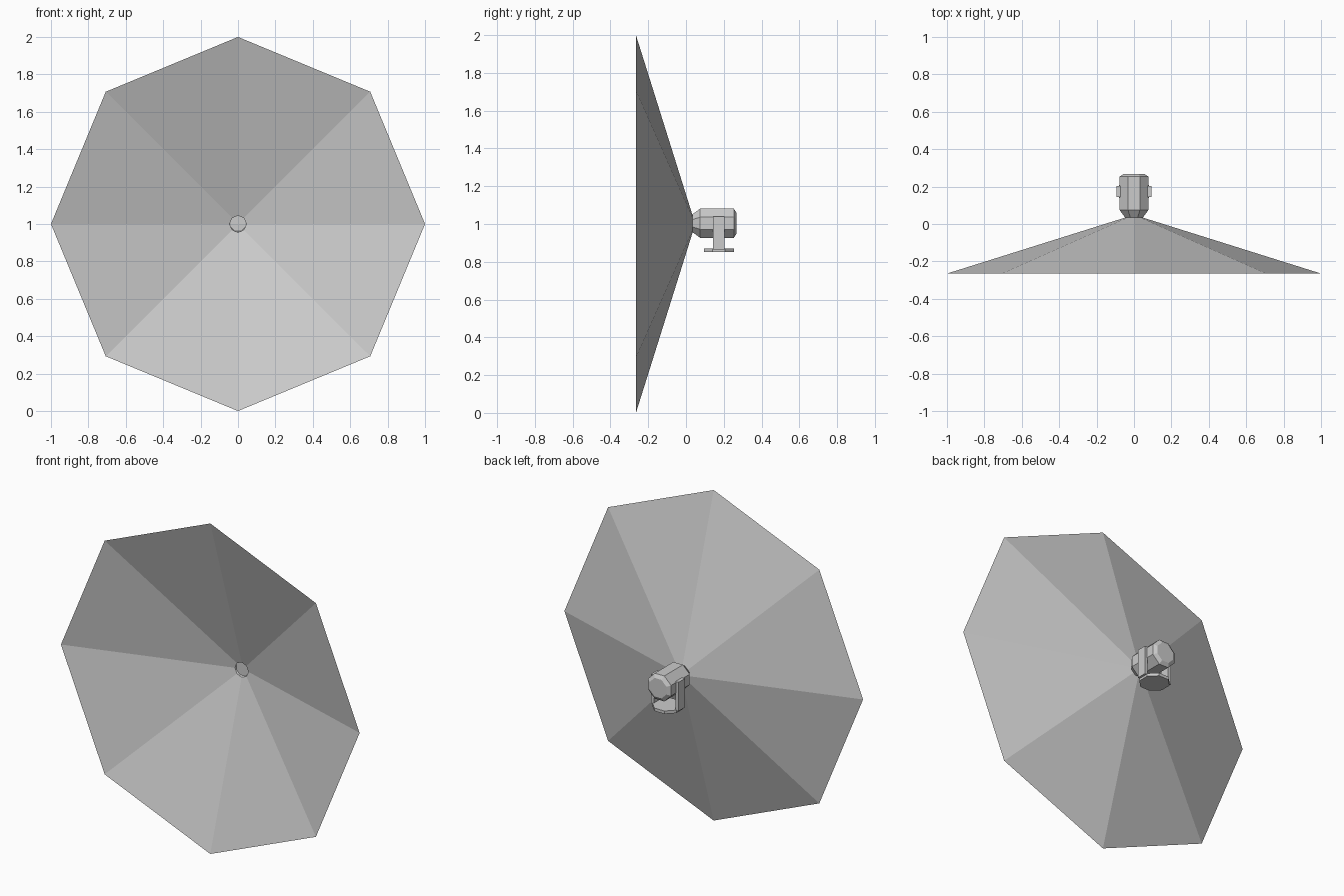
import bpy, bmesh, math
from mathutils import Matrix

cube = bpy.data.objects.get("Cube")
if cube:
    bpy.data.objects.remove(cube, do_unlink=True)

SIDES = 8
CENTRE_Z = 1.0

grey = bpy.data.materials.new("light_grey")
grey.use_nodes = True
colour = (0.6, 0.6, 0.6, 1)
grey.diffuse_color = colour
grey.node_tree.nodes["Principled BSDF"].inputs["Base Color"].default_value = colour


def finish(name, bm):
    mesh = bpy.data.meshes.new(name)
    bm.to_mesh(mesh)
    bm.free()
    mesh.materials.append(grey)
    obj = bpy.data.objects.new(name, mesh)
    bpy.context.collection.objects.link(obj)
    return obj


def lathe_y(name, profile, z, turn=0.0, capped=True):
    """Sweep (y, radius) pairs into an eight-sided shell around the y axis."""
    bm = bmesh.new()
    rings = []
    for y, r in profile:
        angles = [turn + math.tau * i / SIDES for i in range(SIDES)]
        rings.append([bm.verts.new((r * math.cos(a), y, z + r * math.sin(a))) for a in angles])
    for a, b in zip(rings, rings[1:]):
        for i in range(SIDES):
            j = (i + 1) % SIDES
            bm.faces.new((a[i], b[i], b[j], a[j]))
    if capped:
        bm.faces.new(rings[0])
        bm.faces.new(rings[-1])
    bmesh.ops.recalc_face_normals(bm, faces=bm.faces)
    return finish(name, bm)


def box(name, size, location):
    bm = bmesh.new()
    bmesh.ops.create_cube(bm, size=1, matrix=Matrix.Translation(location) @ Matrix.Diagonal((*size, 1)))
    return finish(name, bm)


# Open light beam, corners pointing straight up and sideways
lathe_y("light_beam", [(0.035, 0.045), (-0.265, 1.0)], CENTRE_Z, capped=False)

# Lamp head with flat top, tapered nose, recessed lens and bevelled back
flat = 1 / math.cos(math.pi / SIDES)
head = [(0.045, 0.042), (0.035, 0.048), (0.075, 0.077), (0.253, 0.077), (0.267, 0.056)]
lathe_y("lamp_head", [(y, r * flat) for y, r in head], CENTRE_Z + 0.004, math.pi / SIDES)

# Yoke arms on both sides of the head
for side, label in ((1, "left"), (-1, "right")):
    box("yoke_arm_" + label, (0.02, 0.06, 0.175), (side * 0.083, 0.174, 0.953))

# Eight-sided mounting plate
bm = bmesh.new()
bmesh.ops.create_cone(bm, cap_ends=True, segments=SIDES, radius1=0.08 * flat, radius2=0.08 * flat, depth=0.018,
                      matrix=Matrix.Translation((0, 0.174, 0.861)) @ Matrix.Rotation(math.pi / SIDES, 4, "Z"))
finish("mounting_plate", bm)
